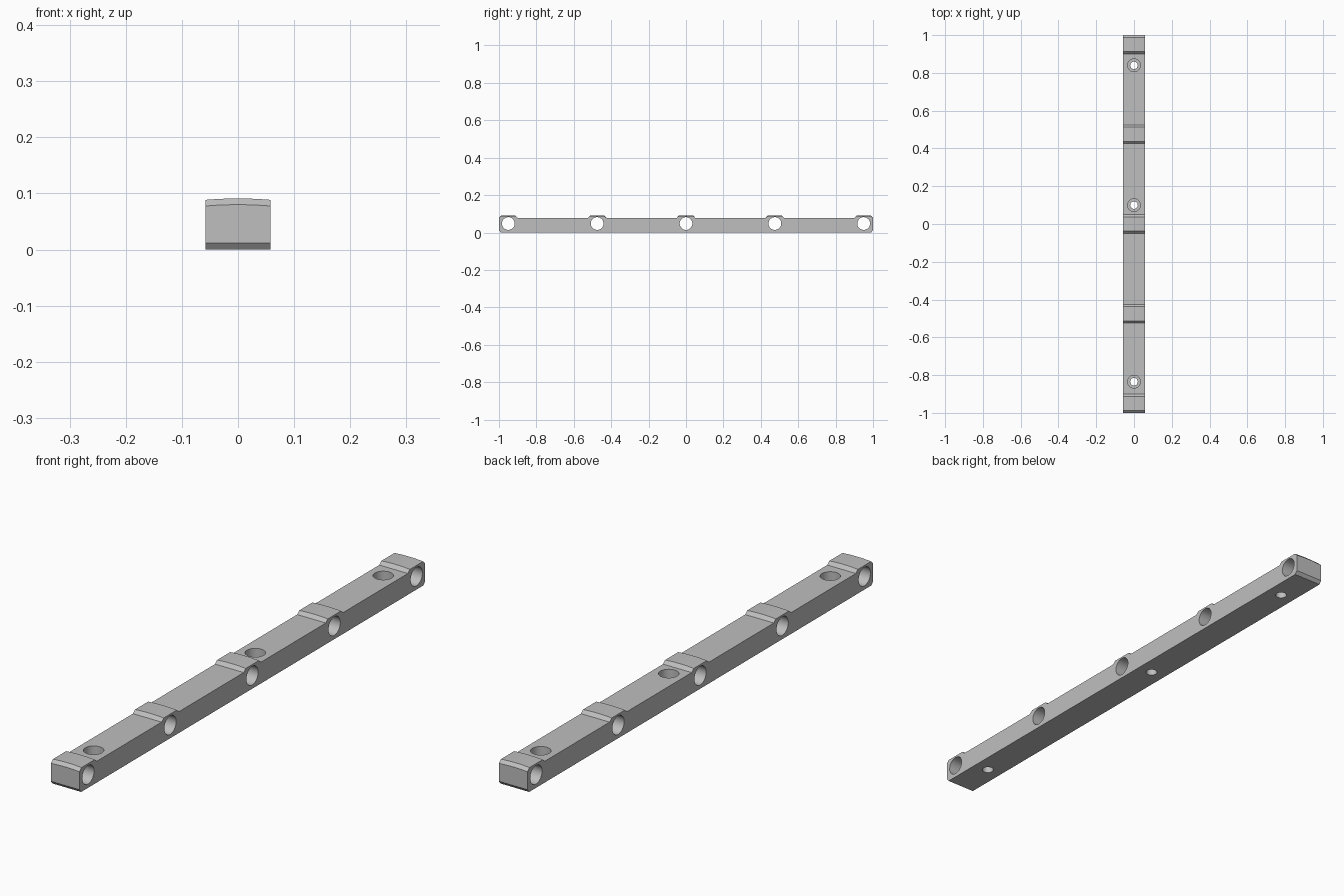
import bpy, bmesh, math

if "Cube" in bpy.data.objects:
    bpy.data.objects.remove(bpy.data.objects["Cube"], do_unlink=True)

HALF_W, BASE_Z, PAD_Z = 0.058, 0.078, 0.091
PITCH, PAD_LOW, PAD_TOP = 0.475, 0.05, 0.038
CROWN, STEPS = 0.0025, 12

steel = bpy.data.materials.new("steel_grey")
steel.use_nodes = True
grey = (0.52, 0.52, 0.52, 1)
steel.diffuse_color = grey
steel.node_tree.nodes["Principled BSDF"].inputs["Base Color"].default_value = grey


def side_profile():
    """Outline in y and z: chamfered ends and five raised pads."""
    pts = [(-0.99, 0), (0.99, 0), (1, 0.012)]
    for i in (2, 1, 0, -1, -2):
        c = i * PITCH
        pts.append((c + PAD_LOW, BASE_Z + (0.002 if i == 2 else 0)))
        pts += [(c + PAD_TOP, PAD_Z), (c - PAD_TOP, PAD_Z)]
        pts.append((c - PAD_LOW, BASE_Z + (0.002 if i == -2 else 0)))
    pts[3] = (1, 0.08)
    pts[-1] = (-1, 0.08)
    return pts + [(-1, 0.012)]


def make_bar():
    """Sweep the outline across x, with gently crowned pads."""
    bm = bmesh.new()
    rows = []
    for s in range(STEPS + 1):
        t = 2 * s / STEPS - 1
        rows.append([bm.verts.new((t * HALF_W, y, z - (CROWN * t * t if z > 0.079 else 0)))
                     for y, z in side_profile()])
    n = len(rows[0])
    for a, b in zip(rows, rows[1:]):
        for i in range(n):
            j = (i + 1) % n
            bm.faces.new((a[i], a[j], b[j], b[i]))
    bm.faces.new(rows[0])
    bm.faces.new(rows[-1])
    bmesh.ops.recalc_face_normals(bm, faces=bm.faces)
    mesh = bpy.data.meshes.new("bar")
    bm.to_mesh(mesh)
    bm.free()
    obj = bpy.data.objects.new("mounting_bar", mesh)
    bpy.context.collection.objects.link(obj)
    mesh.materials.append(steel)
    return obj


bar = make_bar()


def drill(name, radius, length, loc, rot=(0, 0, 0)):
    bpy.ops.mesh.primitive_cylinder_add(vertices=40, radius=radius, depth=length,
                                        location=loc, rotation=rot)
    cutter = bpy.context.object
    cutter.name = name
    cutter.data.materials.append(steel)
    mod = bar.modifiers.new(name, "BOOLEAN")
    mod.operation, mod.solver, mod.object = "DIFFERENCE", "EXACT", cutter
    bpy.context.view_layer.objects.active = bar
    bpy.ops.object.modifier_apply(modifier=name)
    bpy.data.objects.remove(cutter, do_unlink=True)


# Cross holes under each pad
for i in range(-2, 3):
    drill("cross_hole", 0.034, 0.3, (0, i * PITCH, 0.048), (0, math.pi / 2, 0))

# Counterbored screw holes from the top
for y in (-0.835, 0.1, 0.84):
    drill("screw_hole", 0.02, 0.3, (0, y, 0.05))
    drill("counterbore", 0.034, 0.1, (0, y, 0.035 + 0.05))

bpy.ops.object.select_all(action="DESELECT")
bar.select_set(True)
bpy.context.view_layer.objects.active = bar
bpy.ops.object.shade_smooth_by_angle(angle=math.radians(25))
